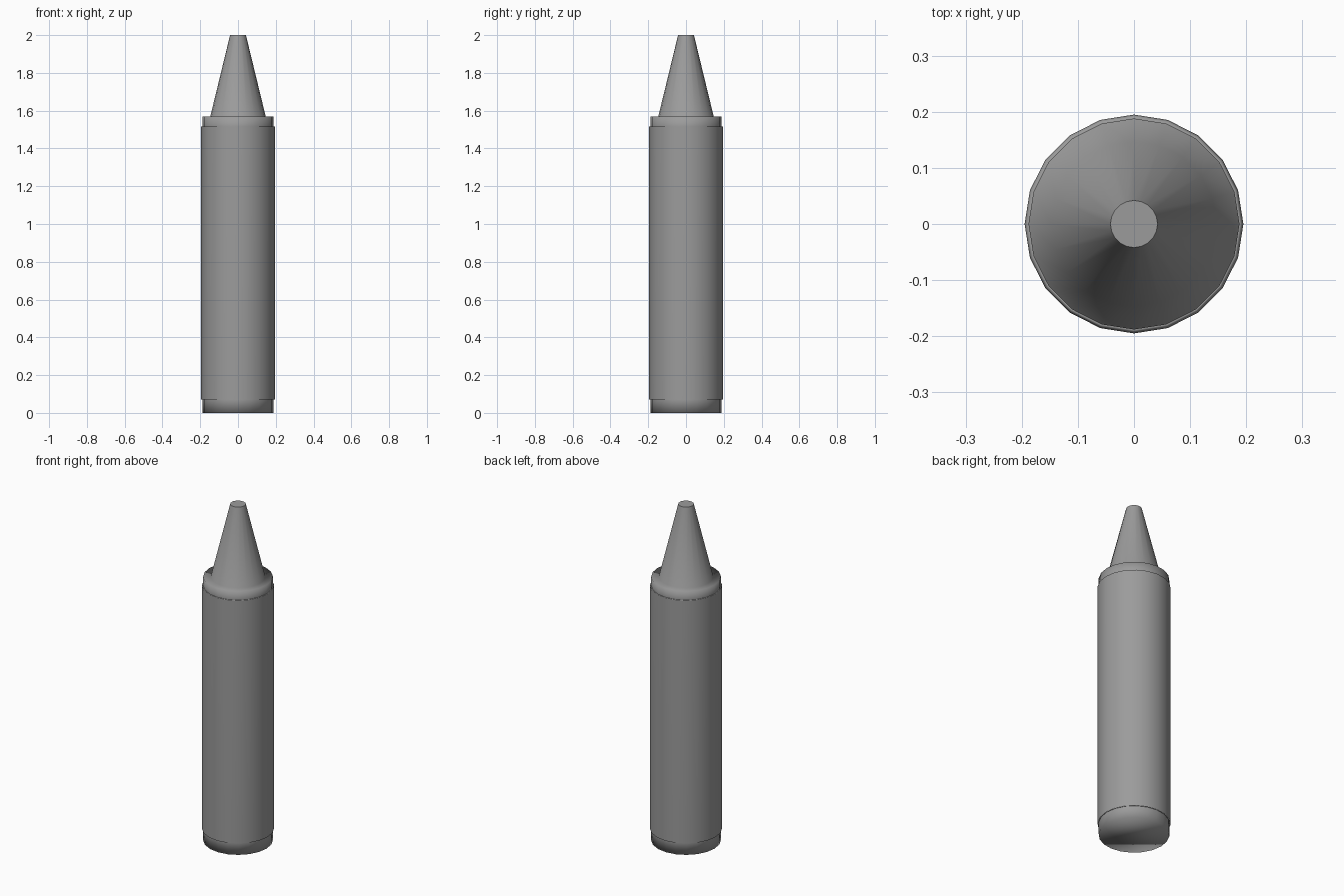
import bpy, bmesh, math

if "Cube" in bpy.data.objects:
    bpy.data.objects.remove(bpy.data.objects["Cube"])

SIDES = 20
R_WAX, R_WRAP = 0.188, 0.195

grey = bpy.data.materials.new("dark_grey")
grey.diffuse_color = (0.33, 0.33, 0.33, 1)
grey.use_nodes = True
grey.node_tree.nodes["Principled BSDF"].inputs["Base Color"].default_value = grey.diffuse_color


def lathe(name, profile, cap_bottom=False, cap_top=False, weighted=True):
    """Revolve (radius, z) points around the z axis with smooth shading."""
    bm = bmesh.new()
    rings = []
    for r, z in profile:
        rings.append([bm.verts.new((r * math.cos(2 * math.pi * i / SIDES),
                                    r * math.sin(2 * math.pi * i / SIDES), z))
                      for i in range(SIDES)])
    for a, b in zip(rings, rings[1:]):
        for i in range(SIDES):
            j = (i + 1) % SIDES
            bm.faces.new((a[i], a[j], b[j], b[i])).smooth = True
    if cap_bottom:
        bm.faces.new(rings[0][::-1]).smooth = True
    if cap_top:
        # The blunt end stays flat with a crisp edge
        for edge in bm.faces.new(rings[-1]).edges:
            edge.smooth = False
    mesh = bpy.data.meshes.new(name)
    bm.to_mesh(mesh)
    bm.free()
    mesh.materials.append(grey)
    ob = bpy.data.objects.new(name, mesh)
    bpy.context.collection.objects.link(ob)
    if weighted:
        ob.modifiers.new("normals", 'WEIGHTED_NORMAL').keep_sharp = True
    return ob


# Exposed wax at the flat end
lathe("wax_base", [(R_WAX, 0), (R_WAX, 0.071)], cap_bottom=True, weighted=False)

# Paper sleeve with its thin end lips
lathe("paper_wrapper", [(R_WAX, 0.071), (R_WRAP, 0.071),
                        (R_WRAP, 1.515), (R_WAX, 1.515)])

# Shoulder, ledge and blunt cone
lathe("wax_tip", [(R_WAX, 1.515), (R_WAX, 1.568),
                  (0.147, 1.568), (0.042, 2.0)], cap_top=True)
